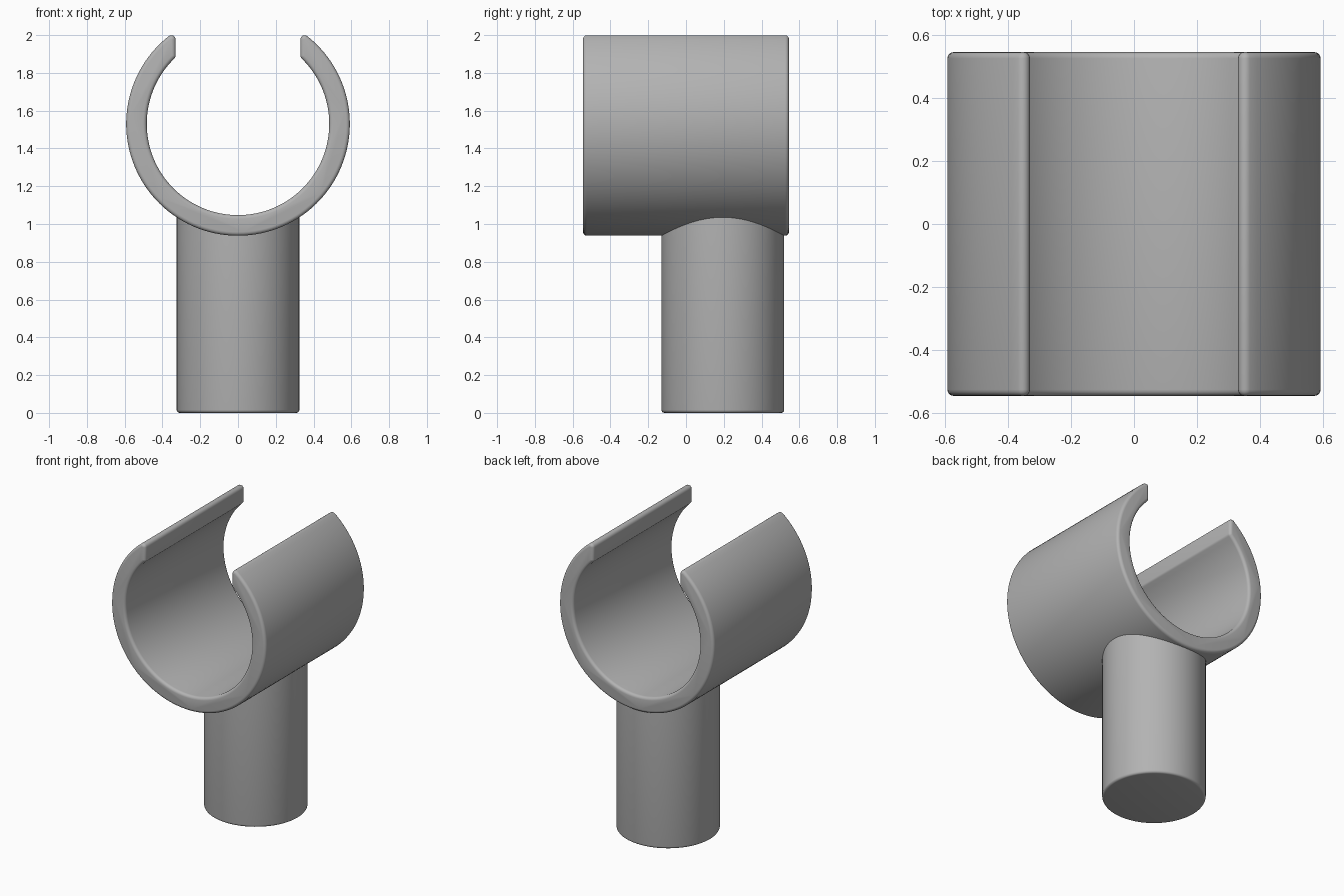
import bpy, bmesh
from math import pi, sin, cos, sqrt, atan2

if "Cube" in bpy.data.objects:
    bpy.data.objects.remove(bpy.data.objects["Cube"], do_unlink=True)

GREY = (0.45, 0.45, 0.45, 1)
grey = bpy.data.materials.new("plain grey")
grey.use_nodes = True
grey.diffuse_color = GREY
grey.node_tree.nodes["Principled BSDF"].inputs["Base Color"].default_value = GREY

RING_Z, OUTER, INNER = 1.53, 0.592, 0.483
HALF_LENGTH, HALF_GAP = 0.545, 0.33
EDGE, TIP = 0.02, 0.023  # rounding of the rims and of the gap lips
POST_R, POST_Y, POST_TOP = 0.325, 0.195, 1.042


def arc(cx, cz, radius, start, end, steps):
    angles = [start + (end - start) * i / steps for i in range(steps + 1)]
    return [(cx + radius * cos(a), cz + radius * sin(a)) for a in angles]


def clip_profile(inset):
    """Open ring section with rounded lips, shrunk evenly by inset."""
    x = HALF_GAP + TIP
    z_out = sqrt((OUTER - TIP) ** 2 - x * x)
    z_in = sqrt((INNER + TIP) ** 2 - x * x)
    a_out, a_in = atan2(z_out, x), atan2(z_in, x)
    r = TIP - inset
    half = arc(0, 0, OUTER - inset, -pi / 2, a_out, 48)
    half += arc(x, z_out, r, a_out, pi, 6)[1:]
    half += arc(x, z_in, r, pi, pi + a_in, 4)
    half += arc(0, 0, INNER + inset, a_in, -pi / 2, 48)[1:]
    return half + [(-px, pz) for px, pz in half[-2:0:-1]]


def finish(name, bm):
    bmesh.ops.recalc_face_normals(bm, faces=bm.faces)
    mesh = bpy.data.meshes.new(name)
    bm.to_mesh(mesh)
    bm.free()
    mesh.materials.append(grey)
    obj = bpy.data.objects.new(name, mesh)
    bpy.context.collection.objects.link(obj)
    bpy.ops.object.select_all(action="DESELECT")
    obj.select_set(True)
    bpy.context.view_layer.objects.active = obj
    bpy.ops.object.shade_smooth_by_angle(angle=pi / 6)
    return obj


# Open clip ring: the section lofted along y with rounded rims
bm = bmesh.new()
turns = [pi / 2 * i / 4 for i in range(5)]
front = [(-HALF_LENGTH + EDGE * (1 - sin(t)), EDGE * (1 - cos(t)))
         for t in reversed(turns)]
layers = front + [(-y, d) for y, d in reversed(front)]
loops = [[bm.verts.new((x, y, RING_Z + z)) for x, z in clip_profile(d)]
         for y, d in layers]
for low, high in zip(loops, loops[1:]):
    for i in range(len(low)):
        bm.faces.new((low[i - 1], low[i], high[i], high[i - 1]))
bm.faces.new(loops[0])
bm.faces.new(loops[-1])
finish("clip_ring", bm)

# Round post, its top buried in the ring wall
bm = bmesh.new()
bmesh.ops.create_cone(bm, cap_ends=True, segments=96, radius1=POST_R,
                      radius2=POST_R, depth=POST_TOP)
bmesh.ops.translate(bm, verts=bm.verts, vec=(0, POST_Y, POST_TOP / 2))
bottom = [e for e in bm.edges if all(v.co.z < 0.01 for v in e.verts)]
bmesh.ops.bevel(bm, geom=bottom, offset=0.016, segments=4, profile=0.5,
                affect="EDGES")
finish("post", bm)
